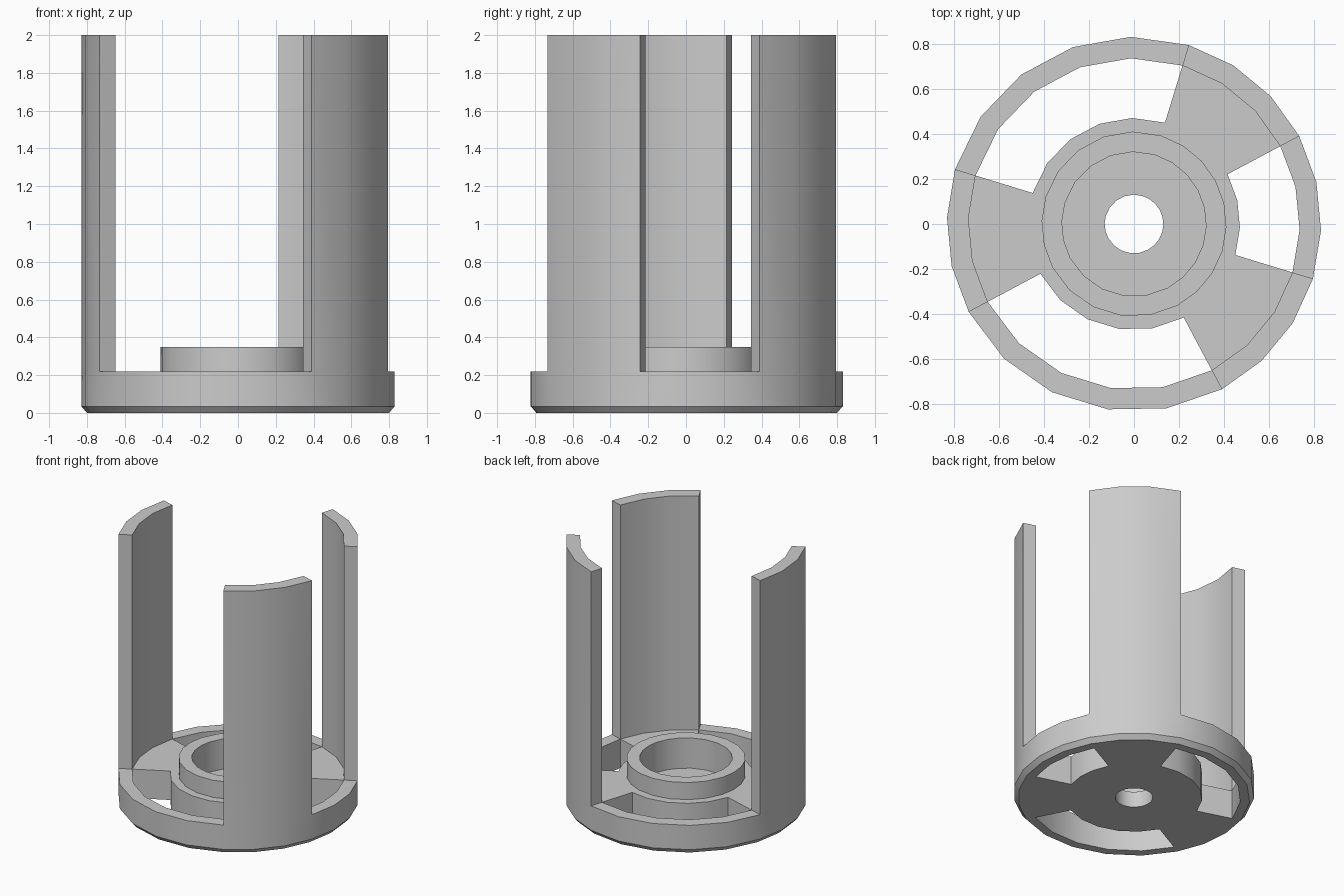
import bpy, bmesh
from math import radians, cos, sin

cube = bpy.data.objects.get("Cube")
if cube:
    bpy.data.objects.remove(cube, do_unlink=True)

# Radii and heights of the moulded holder
HOLE, BORE, COLLAR, HUB, INNER, OUTER = 0.13, 0.32, 0.41, 0.47, 0.735, 0.83
FLOOR, DECK, RIM, TOP = 0.12, 0.22, 0.35, 2.0
FOOT, CHAMFER = 0.80, 0.035

# Cross-sections as (radius, height) loops
hub = [(HUB, 0), (HOLE, 0), (HOLE, FLOOR), (BORE, FLOOR), (BORE, RIM),
       (COLLAR, RIM), (COLLAR, DECK), (HUB, DECK)]
ring = [(INNER, DECK), (OUTER, DECK), (OUTER, CHAMFER), (FOOT, 0), (INNER, 0)]
post = [(INNER, DECK), (INNER, TOP), (OUTER, TOP), (OUTER, DECK),
        (OUTER, CHAMFER), (FOOT, 0), (INNER, 0)]
spoke_section = hub + post
# Walls closing each spoke and post where a window begins
spoke_wall = [(HUB, 0), (INNER, 0), (INNER, DECK), (HUB, DECK)]
post_wall = [(INNER, DECK), (OUTER, DECK), (OUTER, TOP), (INNER, TOP)]

bm = bmesh.new()


def point(rz, angle):
    a = radians(angle)
    return bm.verts.new((rz[0] * cos(a), rz[0] * sin(a), rz[1]))


def sweep(loop, start, span, steps):
    """Sweep a closed section around the axis through one sector."""
    for i in range(steps):
        a, b = (start + span * k / steps for k in (i, i + 1))
        for p, q in zip(loop, loop[1:] + loop[:1]):
            bm.faces.new([point(p, a), point(q, a), point(q, b), point(p, b)])


# Each post sector is followed by a window of the given width
angle = 28
for window, steps in ((90, 5), (90, 5), (45, 3)):
    sweep(spoke_section, angle, 45, 3)
    for edge in (angle, angle + 45):
        for wall in (spoke_wall, post_wall):
            bm.faces.new([point(p, edge) for p in wall])
    angle += 45
    sweep(hub, angle, window, steps)
    sweep(ring, angle, window, steps)
    angle += window

bmesh.ops.remove_doubles(bm, verts=bm.verts[:], dist=0.0005)
bmesh.ops.recalc_face_normals(bm, faces=bm.faces[:])
mesh = bpy.data.meshes.new("three_post_holder")
bm.to_mesh(mesh)
bm.free()

# Plain grey plastic
grey = bpy.data.materials.new("grey plastic")
grey.use_nodes = True
colour = (0.6, 0.6, 0.6, 1)
grey.diffuse_color = colour
grey.node_tree.nodes["Principled BSDF"].inputs["Base Color"].default_value = colour
mesh.materials.append(grey)

holder = bpy.data.objects.new("three_post_holder", mesh)
bpy.context.collection.objects.link(holder)
bpy.ops.object.select_all(action="DESELECT")
holder.select_set(True)
bpy.context.view_layer.objects.active = holder
bpy.ops.object.shade_smooth_by_angle(angle=radians(30))
